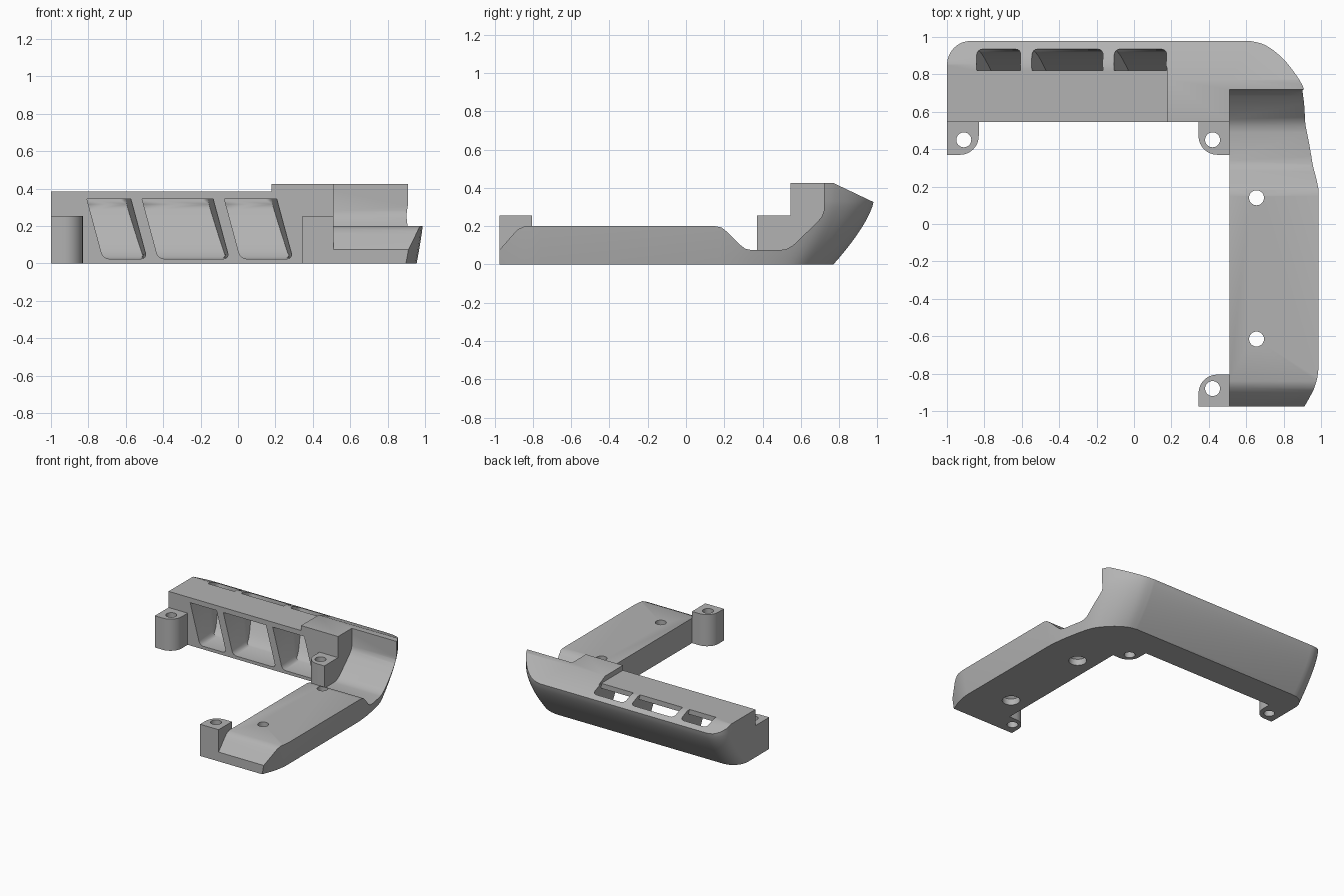
import bpy, bmesh, math

if "Cube" in bpy.data.objects:
    bpy.data.objects.remove(bpy.data.objects["Cube"])

grey = bpy.data.materials.new("plain_grey")
grey.use_nodes = True
COLOUR = (0.45, 0.45, 0.45, 1)
grey.diffuse_color = COLOUR
grey.node_tree.nodes["Principled BSDF"].inputs["Base Color"].default_value = COLOUR


def finish(name, bm):
    bmesh.ops.recalc_face_normals(bm, faces=bm.faces)
    mesh = bpy.data.meshes.new(name)
    bm.to_mesh(mesh)
    bm.free()
    mesh.materials.append(grey)
    obj = bpy.data.objects.new(name, mesh)
    bpy.context.collection.objects.link(obj)
    return obj


def loft(rings):
    """Closed solid through equal-length rings of points."""
    bm = bmesh.new()
    rows = [[bm.verts.new(p) for p in ring] for ring in rings]
    n = len(rows[0])
    for a, b in zip(rows, rows[1:]):
        for i in range(n):
            j = (i + 1) % n
            bm.faces.new((a[i], a[j], b[j], b[i]))
    bm.faces.new(rows[0])
    bm.faces.new(rows[-1])
    return bm, rows


def side_prism(name, profile, x0, x1):
    bm, _ = loft([[(x, y, z) for y, z in profile] for x in (x0, x1)])
    return finish(name, bm)


def round_post(name, x, y, discs):
    bm, _ = loft([[(x + r * math.cos(a * math.tau / 32), y + r * math.sin(a * math.tau / 32), z)
                   for a in range(32)] for z, r in discs])
    return finish(name, bm)


def combine(obj, other, operation):
    mod = obj.modifiers.new("combine", 'BOOLEAN')
    mod.operation, mod.solver, mod.object = operation, 'EXACT', other
    bpy.context.view_layer.objects.active = obj
    bpy.ops.object.modifier_apply(modifier=mod.name)
    bpy.data.objects.remove(other)


def smooth_path(pts, steps=4):
    """Catmull-Rom path through the given points."""
    ext = [pts[0]] + pts + [pts[-1]]
    out = []
    for a, b, c, d in zip(ext, ext[1:], ext[2:], ext[3:]):
        for k in range(steps):
            t = k / steps
            out.append(tuple(0.5 * (2 * q + (r - p) * t + (2 * p - 5 * q + 4 * r - s) * t * t
                                    + (3 * q - p - 3 * r + s) * t ** 3)
                             for p, q, r, s in zip(a, b, c, d)))
    return out + [pts[-1]]


# Outer shell: plan outline flaring with height
CORNER = smooth_path([(0.62, 0.98), (0.7, 0.957), (0.78, 0.9), (0.85, 0.82),
                      (0.91, 0.72), (0.95, 0.57), (0.985, 0.35), (1.0, 0.18)])
TIP = [(1.0, -0.76), (0.993, -0.82), (0.975, -0.89), (0.945, -0.97), (0.91, -1.05)]


def outline(z):
    lean = (1 - min(max(z, 0) / 0.33, 1)) ** 1.4
    back, inset = 0.98 - 0.21 * lean, 0.045 * lean
    r = 0.13
    pts = [(-1, -1.05)]
    for k in range(9):
        a = math.pi - k * math.pi / 16
        pts.append((-1 + r + r * math.cos(a), back - r + r * math.sin(a)))
    scale = (back - 0.18) / 0.8
    pts += [(x - inset * (x - 0.6) / 0.4, 0.18 + (y - 0.18) * scale) for x, y in CORNER]
    pts += [(x - inset, y) for x, y in TIP]
    return [(x, y, z) for x, y in pts]


levels = [-0.05] + [0.33 * k / 12 for k in range(13)] + [0.5]
shell = finish("outer_shell", loft([outline(z) for z in levels])[0])

# Rear beam, raised corner block and side arm
body = side_prism("bracket_body", [(0.545, 0), (0.545, 0.385), (0.854, 0.385),
                                   (1.05, 0.292), (1.05, 0)], -1.1, 0.51)
block = side_prism("corner_block", [(0.545, 0), (0.545, 0.425), (0.77, 0.425),
                                    (1.05, 0.292), (1.05, 0)], 0.18, 0.51)
top_line = [(-0.975, 0), (-0.975, 0.075), (-0.9, 0.16), (-0.875, 0.185), (-0.84, 0.2),
            (0.15, 0.2), (0.185, 0.193), (0.215, 0.17), (0.285, 0.1), (0.31, 0.082),
            (0.34, 0.075), (0.49, 0.075), (0.525, 0.08), (0.56, 0.1), (0.685, 0.22),
            (0.71, 0.25), (0.72, 0.28), (0.72, 0.425), (0.77, 0.425), (1.05, 0.292), (1.05, 0)]
arm = side_prism("side_arm", top_line, 0.51, 1.1)
combine(body, block, 'UNION')
combine(body, arm, 'UNION')
combine(body, shell, 'INTERSECT')

# Leaning ducts from the front face up to the sloped back
SCOOP = smooth_path([(0.74, 0.025), (0.79, 0.065), (0.85, 0.15), (0.905, 0.25), (0.935, 0.34)], 3)
duct = [(0.45, 0.025)] + SCOOP + [(0.94, 0.5), (0.82, 0.5), (0.82, 0.345), (0.45, 0.345)]
for x0, x1 in ((-0.715, -0.48), (-0.42, -0.04), (0.02, 0.3)):
    bm, rows = loft([[(x, y, z) for y, z in duct] for x in (x0, x1)])
    edges = [bm.edges.get((row[i], row[i + 1])) for row in rows for i in range(len(SCOOP) + 1)]
    bmesh.ops.bevel(bm, geom=edges, offset=0.03, segments=4, profile=0.5, affect='EDGES')
    for v in bm.verts:
        v.co.x -= 0.27 * v.co.z + 0.08 * (v.co.y - 0.55)
    combine(body, finish("duct_cutter", bm), 'DIFFERENCE')

# Countersunk holes in the arm
for y in (0.14, -0.615):
    hole = round_post("hole_cutter", 0.655, y, [(-0.05, 0.065), (0.05, 0.065), (0.07, 0.04), (0.4, 0.04)])
    combine(body, hole, 'DIFFERENCE')


# Screw bosses, each with one rounded corner
def boss(name, x0, x1, y0, y1, round_x, round_y, hx, hy):
    r = 0.1
    pts = []
    for x, y, start in ((x0, y0, 2), (x1, y0, 3), (x1, y1, 0), (x0, y1, 1)):
        if (x, y) == (round_x, round_y):
            cx = x + (r if x == x0 else -r)
            cy = y + (r if y == y0 else -r)
            for k in range(9):
                a = (start + k / 8) * math.pi / 2
                pts.append((cx + r * math.cos(a), cy + r * math.sin(a)))
        else:
            pts.append((x, y))
    obj = finish(name, loft([[(x, y, z) for x, y in pts] for z in (0, 0.255)])[0])
    combine(obj, round_post("hole_cutter", hx, hy, [(-0.1, 0.04), (0.4, 0.04)]), 'DIFFERENCE')
    return obj


parts = [body,
         boss("right_boss", -1, -0.83, 0.37, 0.545, -0.83, 0.37, -0.91, 0.45),
         boss("middle_boss", 0.345, 0.51, 0.37, 0.545, 0.345, 0.37, 0.42, 0.45),
         boss("front_boss", 0.345, 0.51, -0.975, -0.805, 0.345, -0.805, 0.42, -0.88)]

for obj in bpy.context.view_layer.objects:
    obj.select_set(obj in parts)
bpy.context.view_layer.objects.active = body
bpy.ops.object.shade_smooth_by_angle(angle=math.radians(30))
